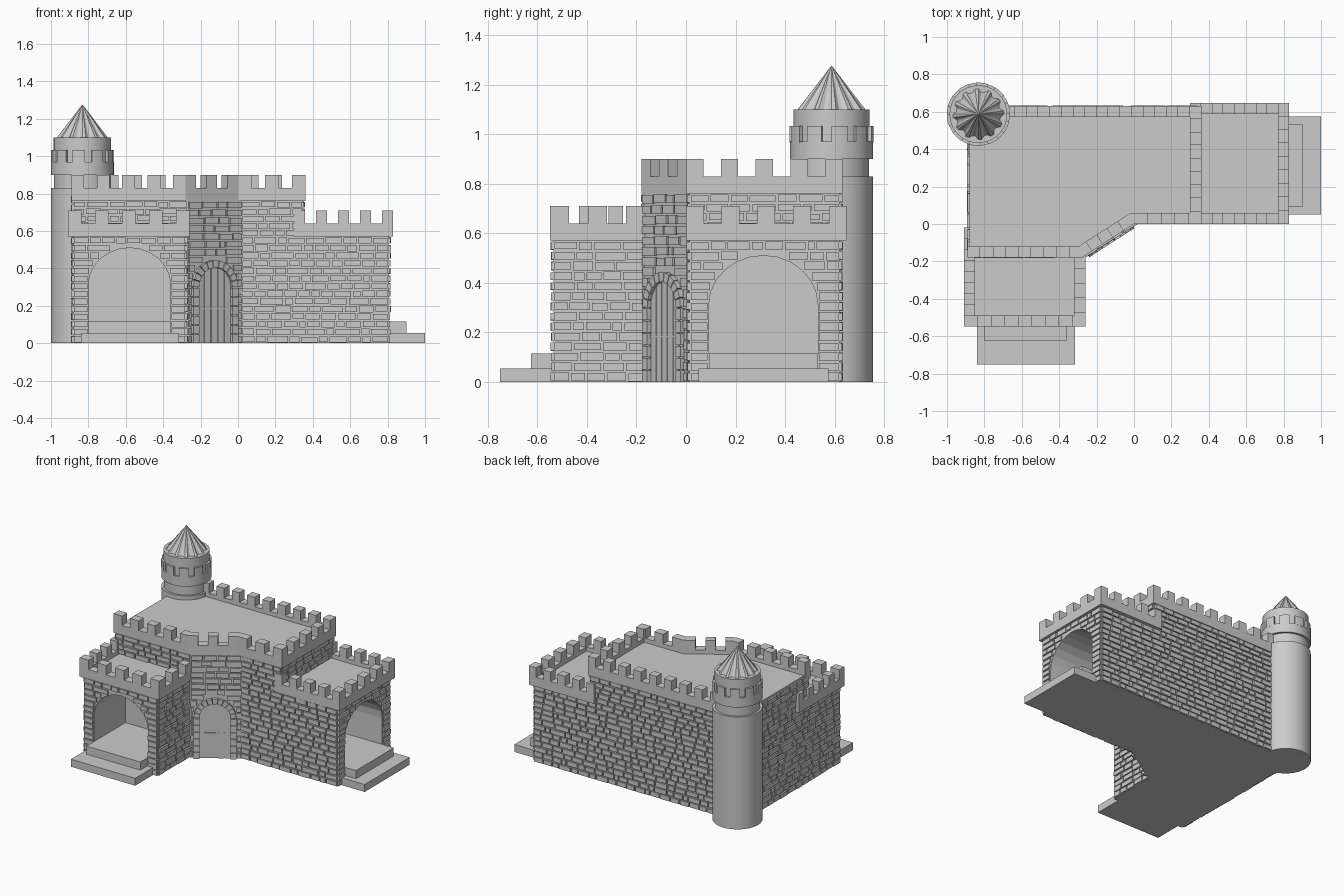
import bpy, bmesh, math, random
from mathutils import Vector as V

if "Cube" in bpy.data.objects:
    bpy.data.objects.remove(bpy.data.objects["Cube"])

random.seed(4)


def loft(bm, lo, hi):
    """Closed solid between two matching loops of points."""
    a = [bm.verts.new(p) for p in lo]
    b = [bm.verts.new(p) for p in hi]
    n = len(a)
    bm.faces.new(a)
    bm.faces.new(b)
    for i in range(n):
        bm.faces.new((a[i], a[(i + 1) % n], b[(i + 1) % n], b[i]))


def prism(bm, pts, z0, z1):
    loft(bm, [(x, y, z0) for x, y in pts], [(x, y, z1) for x, y in pts])


def box(bm, x0, x1, y0, y1, z0, z1):
    prism(bm, [(x0, y0), (x1, y0), (x1, y1), (x0, y1)], z0, z1)


def finish(bm, name, smooth=False):
    bmesh.ops.recalc_face_normals(bm, faces=bm.faces)
    me = bpy.data.meshes.new(name)
    bm.to_mesh(me)
    bm.free()
    ob = bpy.data.objects.new(name, me)
    bpy.context.collection.objects.link(ob)
    if smooth:
        bpy.context.view_layer.objects.active = ob
        ob.select_set(True)
        bpy.ops.object.shade_smooth_by_angle(angle=math.radians(30))
        ob.select_set(False)
    return ob


class Wall:
    """Wall line a->b, outward side on the right: (along, up, out) to world."""
    def __init__(self, a, b):
        self.a, d = V(a), V(b) - V(a)
        self.len, self.d = d.length, d.normalized()
        self.o = V((self.d.y, -self.d.x))

    def at(self, s, z, out):
        p = self.a + self.d * s + self.o * out
        return (p.x, p.y, z)

    def plate(self, bm, pts, d0, d1):
        loft(bm, [self.at(s, z, d0) for s, z in pts], [self.at(s, z, d1) for s, z in pts])


def bricks(name, a, b, z0, z1, hole=None):
    """Random raised bricks; hole = (centre, half width, spring height, rise)."""
    bm, w = bmesh.new(), Wall(a, b)
    rows = round((z1 - z0) / 0.042)
    h = (z1 - z0) / rows
    for r in range(rows):
        z = z0 + r * h
        spans = [(0, w.len)]
        if hole and z < hole[2] + hole[3]:
            c, half, spring, rise = hole
            half *= math.sqrt(1 - (max(0, z - spring) / rise) ** 2)
            spans = [(0, c - half), (c + half, w.len)]
        for s, e in spans:
            if e - s < 0.012:
                continue
            n = max(1, round((e - s) / random.uniform(0.07, 0.095)))
            step = (e - s) / n
            cuts = [s] + [s + step * (i + random.uniform(-.3, .3)) for i in range(1, n)] + [e]
            for p, q in zip(cuts, cuts[1:]):
                g = 0.0045
                t, u = z + g * random.uniform(.5, 1.5), z + h - g * random.uniform(.5, 1.5)
                w.plate(bm, [(p + g, t), (q - g, t), (q - g, u), (p + g, u)],
                        -0.002, random.uniform(0.008, 0.013))
    finish(bm, name)


def parapet(name, pts, z, thick=0.06):
    """Mitred battlement along an outer line (inside on the left)."""
    bm, pts = bmesh.new(), [V(p) for p in pts]
    dirs = [(q - p).normalized() for p, q in zip(pts, pts[1:])]
    nor = [V((-d.y, d.x)) for d in dirs]
    inner = []
    for i, p in enumerate(pts):
        n0, n1 = nor[max(i - 1, 0)], nor[min(i, len(nor) - 1)]
        inner.append(p + (n0 + n1) * thick / (1 + n0.dot(n1)))
    for i, n in enumerate(nor):
        a, b = pts[i], pts[i + 1]
        prism(bm, [a, b, inner[i + 1], inner[i]], z, z + 0.07)
        count = max(2, round(((b - a).length / 0.066 + 1) / 2))
        for k in range(count):
            u, v = 2 * k / (2 * count - 1), (2 * k + 1) / (2 * count - 1)
            p, q = a.lerp(b, u), a.lerp(b, v)
            pi = inner[i] if k == 0 else p + n * thick
            qi = inner[i + 1] if k == count - 1 else q + n * thick
            prism(bm, [p, q, qi, pi], z + 0.07, z + 0.14)
    finish(bm, name)


# main keep
bm = bmesh.new()
prism(bm, [(-.88, -.17), (-.268, -.17), (.02, .015), (.345, .015), (.345, .62), (-.88, .62)], 0, .80)
finish(bm, "keep_body")


# wings with arched porches
def wing(name, a, b, depth, c):
    w, bm = Wall(a, b), bmesh.new()
    arch = [(c - .22 * math.cos(math.pi * i / 12), .31 + .20 * math.sin(math.pi * i / 12))
            for i in range(13)]
    pts = [(0, 0), (c - .22, 0)] + arch + [(c + .22, 0), (w.len, 0), (w.len, .61), (0, .61)]
    w.plate(bm, pts, -depth, 0)
    finish(bm, name)


wing("front_wing", (-.88, -.535), (-.28, -.535), .37, .30)
wing("right_wing", (.805, .015), (.805, .62), .47, .297)

# steps and porch floors
for name, lower, upper in (
        ("front_steps", (-.84, -.315, -.75, -.50), (-.80, -.36, -.625, -.16)),
        ("right_steps", (.77, 1.0, .05, .575), (.33, .90, .092, .532))):
    bm = bmesh.new()
    box(bm, *lower, 0, .055)
    box(bm, *upper, 0, .115)
    finish(bm, name)

# brickwork on every wall
porch = (.22, .31, .20)
bricks("left_bricks", (-.88, .46), (-.88, -.535), 0, .57)
bricks("left_upper_bricks", (-.88, .46), (-.88, -.17), .57, .79)
bricks("front_wing_bricks", (-.88, -.535), (-.28, -.535), 0, .57, (.30, *porch))
bricks("front_wing_side_bricks", (-.28, -.535), (-.28, -.17), 0, .57)
bricks("keep_front_bricks", (-.88, -.17), (-.268, -.17), .61, .76)
bricks("door_wall_bricks", (-.268, -.17), (.02, .015), 0, .76, (.164, .143, .30, .143))
bricks("right_front_bricks", (.02, .015), (.805, .015), 0, .57)
bricks("right_front_upper_bricks", (.02, .015), (.345, .015), .57, .76)
bricks("right_wing_bricks", (.805, .015), (.805, .62), 0, .57, (.297, *porch))
bricks("keep_right_bricks", (.345, .015), (.345, .62), .61, .76)
bricks("back_bricks", (.805, .62), (-.69, .62), 0, .57)
bricks("back_upper_bricks", (.345, .62), (-.69, .62), .57, .76)

# battlements
parapet("keep_battlement", [(-.89, -.18), (-.28, -.18), (0, 0), (.36, 0), (.36, .632), (-.70, .632)], .76)
parapet("front_wing_battlement", [(-.91, -.02), (-.91, -.548), (-.26, -.548), (-.26, -.165)], .57)
parapet("right_wing_battlement", [(.30, 0), (.83, 0), (.83, .648), (.30, .648)], .57)

# arched door: stone surround
w, c, spring, r0, r1 = Wall((-.268, -.17), (.02, .015)), .164, .30, .105, .143
bm = bmesh.new()
for side in (-1, 1):
    for k in range(6):
        z = k * .05
        w.plate(bm, [(c + side * r0, z), (c + side * r1, z), (c + side * r1, z + .046),
                     (c + side * r0, z + .046)], -.002, .022)
for k in range(11):
    t0, t1 = (math.pi * (k + e) / 11 for e in (.05, .95))
    w.plate(bm, [(c + r * math.cos(t), spring + r * math.sin(t))
                 for r, t in ((r0, t0), (r1, t0), (r1, t1), (r0, t1))], -.002, .022)
finish(bm, "door_surround")

# door planks and crossbar
bm = bmesh.new()
for k in range(5):
    s0, s1 = -r0 + .042 * k + .002, -r0 + .042 * (k + 1) - .002
    ss = [s1 + (s0 - s1) * i / 4 for i in range(5)]
    top = [(c + s, spring + math.sqrt(r0 * r0 - s * s)) for s in ss]
    w.plate(bm, [(c + s0, 0), (c + s1, 0)] + top, -.002, .006)
w.plate(bm, [(c - r0, .18), (c + r0, .18), (c + r0, .188), (c - r0, .188)], 0, .009)
finish(bm, "door")

# round corner tower
TX, TY = -.832, .587


def ring(r, z, n=40):
    rs = r if isinstance(r, tuple) else (r,)
    return [(TX + rs[i % len(rs)] * math.cos(2 * math.pi * i / n),
             TY + rs[i % len(rs)] * math.sin(2 * math.pi * i / n), z) for i in range(n)]


for name, r, z0, z1 in (("tower_shaft", .168, 0, .83), ("tower_neck", .152, .82, .91),
                        ("tower_gallery", .168, .90, .97), ("tower_drum", .154, .96, 1.10)):
    bm = bmesh.new()
    loft(bm, ring(r, z0), ring(r, z1))
    finish(bm, name, True)

# tower merlons
bm = bmesh.new()
for k in range(10):
    arc = [2 * math.pi * (k + .62 * i / 4) / 10 for i in range(5)]
    pts = [(TX + .169 * math.cos(t), TY + .169 * math.sin(t)) for t in arc]
    pts += [(TX + .15 * math.cos(t), TY + .15 * math.sin(t)) for t in reversed(arc)]
    prism(bm, pts, .965, 1.032)
finish(bm, "tower_merlons")

# pleated tower roof
bm = bmesh.new()
loft(bm, ring((.14, .14, .122, .122), 1.095, 48), ring(.002, 1.275, 48))
finish(bm, "tower_roof")
